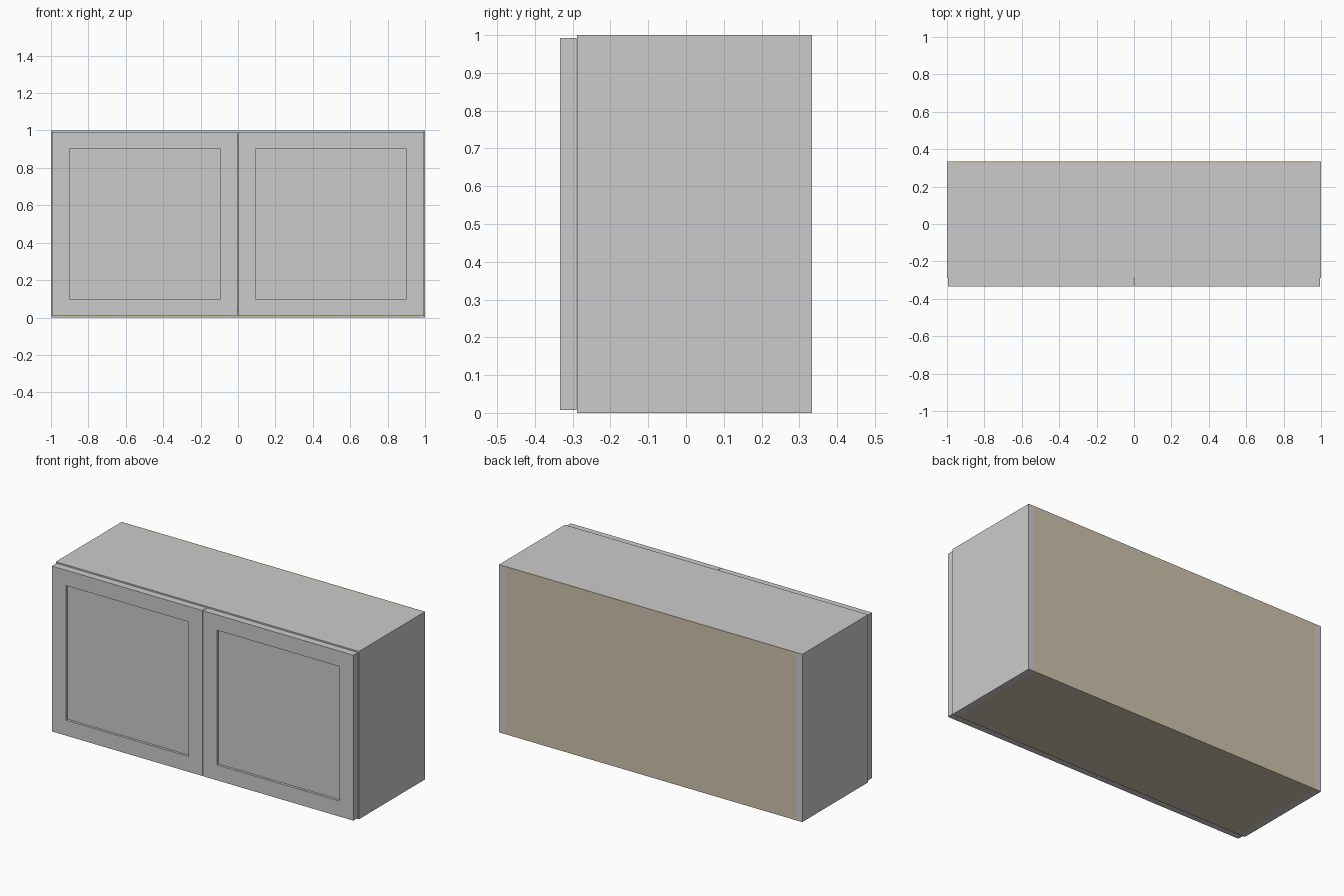
import bpy, bmesh

if "Cube" in bpy.data.objects:
    bpy.data.objects.remove(bpy.data.objects["Cube"])

wood = bpy.data.materials.new("wood_liner")
wood.diffuse_color = (0.62, 0.54, 0.41, 1)
wood.use_nodes = True
wood.node_tree.nodes["Principled BSDF"].inputs["Base Color"].default_value = wood.diffuse_color


def box(name, lo, hi, material=None):
    """Axis-aligned board between two corners."""
    bm = bmesh.new()
    bmesh.ops.create_cube(bm, size=1)
    for v in bm.verts:
        v.co = [(a + b) / 2 + c * (b - a) for a, b, c in zip(lo, hi, v.co)]
    mesh = bpy.data.meshes.new(name)
    bm.to_mesh(mesh)
    bm.free()
    obj = bpy.data.objects.new(name, mesh)
    bpy.context.collection.objects.link(obj)
    if material:
        mesh.materials.append(material)
    return obj


def door(name, x0, x1):
    """Flat board with a recessed centre panel on the front."""
    obj = box(name, (x0, FRONT, 0.007), (x1, CARCASS - 0.002, 0.993))
    bm = bmesh.new()
    bm.from_mesh(obj.data)
    face = min(bm.faces, key=lambda f: f.calc_center_median().y)
    bmesh.ops.inset_region(bm, faces=[face], thickness=0.13)
    # extrude the panel backwards for straight recess walls
    bmesh.ops.inset_region(bm, faces=[face], thickness=0.0)
    for v in face.verts:
        v.co.y += 0.015
    bm.to_mesh(obj.data)
    bm.free()


FRONT, CARCASS, BACK = -0.333, -0.288, 0.333
T = 0.04       # board thickness
IN = 1 - T     # inner face of the sides

# Carcass sides
box("left_side", (-1, CARCASS, 0), (-IN, BACK, 1))
box("right_side", (IN, CARCASS, 0), (1, BACK, 1))

# Top, bottom and back boards between the sides
box("top_panel", (-IN, CARCASS, 1 - T), (IN, BACK - 0.012, 1))
box("bottom_panel", (-IN, CARCASS, 0), (IN, BACK - 0.012, T), wood)
box("back_panel", (-IN, BACK - 0.012, 0), (IN, BACK, 1), wood)

# Pair of doors
door("left_door", -0.994, -0.002)
door("right_door", 0.002, 0.994)
